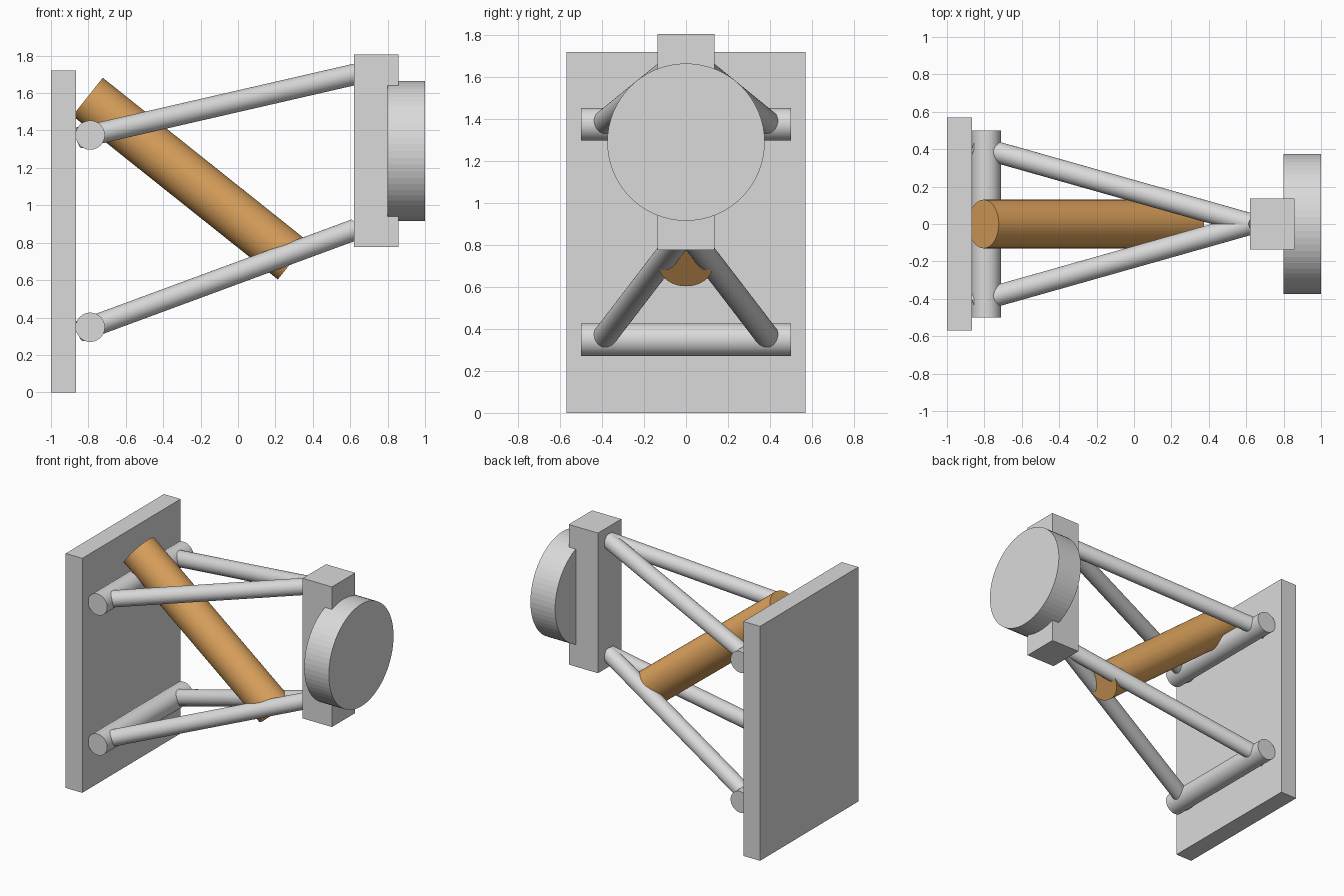
import bpy
from mathutils import Vector

if "Cube" in bpy.data.objects:
    bpy.data.objects.remove(bpy.data.objects["Cube"], do_unlink=True)


def make_material(name, rgb):
    mat = bpy.data.materials.new(name)
    mat.use_nodes = True
    mat.diffuse_color = (*rgb, 1)
    mat.node_tree.nodes["Principled BSDF"].inputs["Base Color"].default_value = (*rgb, 1)
    return mat


grey = make_material("light grey", (0.7, 0.7, 0.71))
orange = make_material("orange", (0.73, 0.37, 0.11))


def box(name, low, high, mat):
    low, high = Vector(low), Vector(high)
    bpy.ops.mesh.primitive_cube_add(size=1, location=(low + high) / 2)
    obj = bpy.context.object
    obj.name = name
    obj.scale = high - low
    bpy.ops.object.transform_apply(location=False, rotation=False, scale=True)
    obj.data.materials.append(mat)


def rod(name, start, end, radius, mat):
    start, end = Vector(start), Vector(end)
    axis = end - start
    bpy.ops.mesh.primitive_cylinder_add(vertices=64, radius=radius, depth=axis.length,
                                        location=(start + end) / 2)
    obj = bpy.context.object
    obj.name = name
    obj.rotation_euler = axis.to_track_quat("Z", "Y").to_euler()
    obj.data.materials.append(mat)
    bpy.ops.object.shade_smooth_by_angle(angle=0.05)


# Chassis plate
box("chassis_plate", (-1, -0.57, 0), (-0.865, 0.57, 1.72), grey)

# Upper and lower wishbones: a pivot bar and two converging arms each
PIVOT_X, TIP_X, SPREAD = -0.79, 0.625, 0.4
for level, pivot_z, tip_z in (("lower", 0.348, 0.87), ("upper", 1.375, 1.7)):
    rod(level + "_pivot_bar", (PIVOT_X, -0.5, pivot_z), (PIVOT_X, 0.5, pivot_z), 0.078, grey)
    for side, sign in (("front", -1), ("back", 1)):
        pivot = Vector((PIVOT_X, sign * SPREAD, pivot_z))
        tip = Vector((TIP_X, 0, tip_z))
        overrun = (pivot - tip).normalized() * 0.063
        rod(level + "_" + side + "_arm", pivot + overrun, tip, 0.057, grey)

# Upright and wheel hub
box("upright", (0.62, -0.135, 0.777), (0.857, 0.135, 1.805), grey)
rod("wheel_hub", (0.8, 0, 1.29), (1, 0, 1.29), 0.375, grey)

# Diagonal shock absorber
rod("shock_absorber", (-0.804, 0, 1.58), (0.294, 0, 0.705), 0.13, orange)
